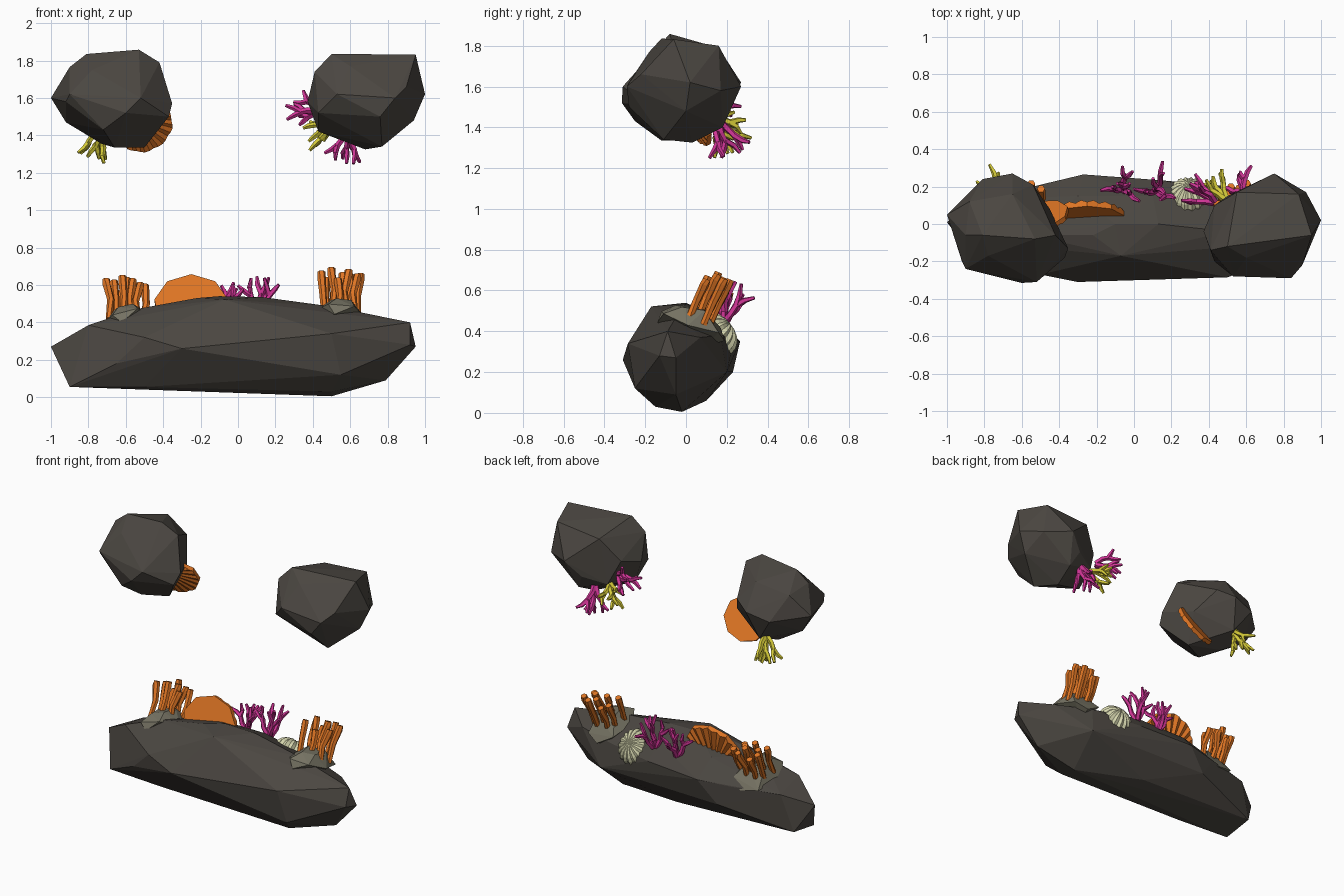
import bpy, bmesh, math, random
from mathutils import Vector, Matrix

if "Cube" in bpy.data.objects:
    bpy.data.objects.remove(bpy.data.objects["Cube"])

random.seed(11)


def mat(name, rgb):
    m = bpy.data.materials.new(name)
    m.diffuse_color = (*rgb, 1)
    m.use_nodes = True
    m.node_tree.nodes["Principled BSDF"].inputs["Base Color"].default_value = m.diffuse_color
    return m


ROCK = mat("dark_rock", (0.070, 0.062, 0.053))
STONE = mat("grey_stone", (0.18, 0.17, 0.125))
ORANGE = mat("orange_coral", (0.74, 0.18, 0.018))
PINK = mat("magenta_coral", (0.64, 0.035, 0.31))
YELLOW = mat("yellow_coral", (0.66, 0.59, 0.04))
PALE = mat("pale_coral", (0.68, 0.68, 0.43))


def finish(bm, name, material):
    bmesh.ops.recalc_face_normals(bm, faces=bm.faces)
    me = bpy.data.meshes.new(name)
    bm.to_mesh(me)
    bm.free()
    me.materials.append(material)
    ob = bpy.data.objects.new(name, me)
    bpy.context.collection.objects.link(ob)
    return ob


def hull(name, pts, material):
    bm = bmesh.new()
    for p in pts:
        bm.verts.new(p)
    r = bmesh.ops.convex_hull(bm, input=bm.verts)
    junk = [g for g in r["geom_interior"] + r["geom_unused"] if isinstance(g, bmesh.types.BMVert)]
    bmesh.ops.delete(bm, geom=list(set(junk)), context='VERTS')
    return finish(bm, name, material)


def tube(bm, pts, radii, n=5):
    """Closed faceted tube through a few points."""
    pts = [Vector(p) for p in pts]
    rings = []
    for i, (p, r) in enumerate(zip(pts, radii)):
        d = pts[min(i + 1, len(pts) - 1)] - pts[max(i - 1, 0)]
        q = d.to_track_quat('Z', 'Y')
        rings.append([bm.verts.new(p + q @ Vector((r * math.cos(k * math.tau / n),
                                                   r * math.sin(k * math.tau / n), 0)))
                      for k in range(n)])
    for a, b in zip(rings, rings[1:]):
        for k in range(n):
            bm.faces.new((a[k], a[(k + 1) % n], b[(k + 1) % n], b[k]))
    bm.faces.new(rings[0][::-1])
    bm.faces.new(rings[-1])


# Long base rock
hull("base_rock", [
    (-1, .01, .27), (-.9, -.12, .055), (-.9, .1, .09), (-.8, -.1, .385), (-.82, .13, .34),
    (-.55, -.06, .47), (-.22, -.06, .53), (-.07, -.17, .522), (-.1, .0, .54), (.13, .0, .535),
    (.22, .0, .515), (.5, -.04, .485), (.92, -.09, .40), (.95, -.05, .27), (.92, -.13, .28),
    (.79, -.05, .09), (.5, -.02, .005), (.5, -.15, .03), (-.5, -.15, .055), (-.3, -.31, .26),
    (.5, -.285, .34), (.3, -.26, .21), (-.5, -.27, .32), (.55, -.25, .12), (-.5, .21, .34),
    (-.27, .265, .35), (.13, .235, .36), (.5, .17, .38), (.52, .2, .2), (-.4, .23, .2),
    (0, .1, .06), (.1, .15, .47), (-.3, .15, .47), (.75, .07, .37), (-.65, -.22, .18)], ROCK)

# Left floating boulder
hull("left_boulder", [
    (-1, .05, 1.6), (-.97, -.02, 1.6), (-.9, -.06, 1.765), (-.92, -.2, 1.58), (-.81, -.06, 1.835),
    (-.78, -.17, 1.75), (-.53, -.08, 1.858), (-.42, -.06, 1.79), (-.352, -.13, 1.57),
    (-.37, -.18, 1.50), (-.5, -.04, 1.335), (-.66, -.12, 1.335), (-.73, .02, 1.355),
    (-.92, .03, 1.47), (-.9, -.24, 1.62), (-.6, -.315, 1.52), (-.52, -.31, 1.60),
    (-.81, .24, 1.58), (-.65, .27, 1.62), (-.54, .21, 1.66), (-.45, .08, 1.52),
    (-.7, .19, 1.42), (-.65, .16, 1.79), (-.72, -.25, 1.43), (-.88, .12, 1.74)], ROCK)

# Right floating boulder
hull("right_boulder", [
    (.5, -.12, 1.835), (.41, -.14, 1.74), (.372, -.04, 1.58), (.43, -.05, 1.42), (.68, .03, 1.325),
    (.77, -.11, 1.34), (.94, .0, 1.48), (1, .02, 1.62), (.95, -.06, 1.832), (.88, .16, 1.8),
    (.53, -.28, 1.62), (.43, -.2, 1.52), (.84, -.29, 1.6), (.76, -.28, 1.5), (.9, -.22, 1.66),
    (.75, .27, 1.6), (.92, .17, 1.58), (.65, .22, 1.5), (.43, .1, 1.62), (.5, .15, 1.46),
    (.55, .17, 1.77), (.7, .18, 1.40), (.6, -.18, 1.77)], ROCK)


# Tube coral clusters on small stones
def tube_cluster(side, c, tilt):
    c = Vector(c)
    rot = Matrix.Rotation(tilt, 3, 'Y')
    offs = [(-.14, -.05, -.03), (-.07, -.16, .015), (.07, -.15, .02), (.13, -.03, -.03),
            (.10, .12, -.07), (-.10, .13, -.07), (-.03, -.09, .05), (.05, -.06, .05),
            (-.06, .04, .035), (.06, .05, .035), (.02, .15, -.12), (0, .05, -.15), (-.03, -.18, -.035)]
    hull(side + "_coral_stone", [c + rot @ Vector(o) for o in offs], STONE)
    bm = bmesh.new()
    for i in range(10):
        x = -.088 + .0195 * i + random.uniform(-.006, .006)
        y = (-.03, .045, .01, .07)[i % 4]
        b = c + Vector((x, y, -.02 - max(0, y) * .5))
        h = random.uniform(.17, .235)
        s = random.uniform(-.02, .02)
        pts = [b, b + Vector((x * .1 + s, h * .22, h * .5)),
               b + Vector((x * .18, h * .42, h * .9)), b + Vector((x * .18, h * .47, h * 1.02))]
        tube(bm, pts, (.018, .020, .023, .021), 6)
    finish(bm, side + "_tube_coral", ORANGE)


tube_cluster("left", (-.6, .05, .44), -.22)
tube_cluster("right", (.55, .04, .475), .12)


# Fan corals: smooth plate with radiating ridges behind
def fan(name, c, rx, rz, rot, ridge, back):
    bm = bmesh.new()
    n = 36
    root = Vector((0, 0, -rz * .75))
    front, outer, inner = [], [], []
    for i in range(n):
        a = (i // 4) * math.tau / 9 + math.pi / 2
        b = a + math.tau / 9
        t = (i % 4) / 4
        p = Vector((rx * ((1 - t) * math.cos(a) + t * math.cos(b)), 0,
                    rz * ((1 - t) * math.sin(a) + t * math.sin(b))))
        y = .012 + (ridge if i % 2 else 0)
        front.append(bm.verts.new(p + Vector((0, -.012, 0))))
        outer.append(bm.verts.new(p + Vector((0, y, 0))))
        inner.append(bm.verts.new(root + (p - root) * .35 + Vector((0, y + back, 0))))
    bm.faces.new(front)
    bm.faces.new(inner[::-1])
    for i in range(n):
        m = (i + 1) % n
        bm.faces.new((front[i], outer[i], outer[m], front[m]))
        bm.faces.new((outer[i], inner[i], inner[m], outer[m]))
    bm.transform(Matrix.Translation(c) @ rot)
    finish(bm, name, ORANGE)


fan("base_fan_coral", (-.25, .045, .49), .20, .175, Matrix.Rotation(-.36, 4, 'X'), .014, .025)
fan("boulder_fan_coral", (-.495, .04, 1.445), .155, .145,
    Matrix.Rotation(.3, 4, 'Z') @ Matrix.Rotation(.5, 4, 'X') @ Matrix.Rotation(math.pi, 4, 'Z')
    @ Matrix.Rotation(-2.3, 4, 'Y'), .006, .01)


# Branching corals
def grow(bm, p, d, length, r, depth):
    side = Vector([random.uniform(-1, 1) for _ in range(3)]) * .2
    mid = p + d * length * .5 + side * length * .5
    end = p + d * length
    tube(bm, (p, mid, end), (r, r * .92, r * (.85 if depth else .55)))
    if depth == 0:
        return
    perp = d.orthogonal().normalized()
    perp.rotate(Matrix.Rotation(random.uniform(0, math.tau), 3, d))
    for s in (-1, 1):
        nd = (d + perp * s * random.uniform(.35, .7)).normalized()
        grow(bm, end - d * r * .4, nd, length * random.uniform(.7, .95), r * .85, depth - 1)


def branch_coral(name, base, d, size, material, stems=3):
    bm = bmesh.new()
    d = Vector(d).normalized()
    perp = d.orthogonal().normalized()
    for i in range(stems):
        q = perp.copy()
        q.rotate(Matrix.Rotation(i * math.tau / stems + .5, 3, d))
        grow(bm, Vector(base) + q * .008, (d + q * .5).normalized(),
             size * .52, .0185, 1)
    grow(bm, Vector(base), d, size * .52, .0185, 1)
    finish(bm, name, material)


branch_coral("base_branch_coral_a", (-.06, .18, .43), (.0, .2, .95), .205, PINK)
branch_coral("base_branch_coral_b", (.12, .175, .44), (.05, .15, .95), .225, PINK)
branch_coral("boulder_branch_coral_a", (.43, .12, 1.53), (-.85, .5, .05), .19, PINK)
branch_coral("boulder_branch_coral_b", (.59, .16, 1.43), (-.1, .3, -.9), .205, PINK)
branch_coral("right_yellow_coral", (.49, .13, 1.45), (-.55, .65, -.35), .18, YELLOW)
branch_coral("left_yellow_coral", (-.73, .16, 1.43), (-.25, .38, -.85), .19, YELLOW)

# Ridged brain coral on the rear slope
bm = bmesh.new()
bmesh.ops.create_uvsphere(bm, u_segments=32, v_segments=10, radius=1)
for v in bm.verts:
    a = round(math.atan2(v.co.y, v.co.x) / math.tau * 32)
    ring = math.hypot(v.co.x, v.co.y)
    k = 1 + (.05 if a % 2 else -.05) * min(1, ring * 1.5)
    v.co = Vector((v.co.x * .105 * k, v.co.y * .115 * k, v.co.z * .085 * k))
bm.transform(Matrix.Translation((.29, .15, .385)) @ Matrix.Rotation(-.9, 4, 'X'))
finish(bm, "brain_coral", PALE)
